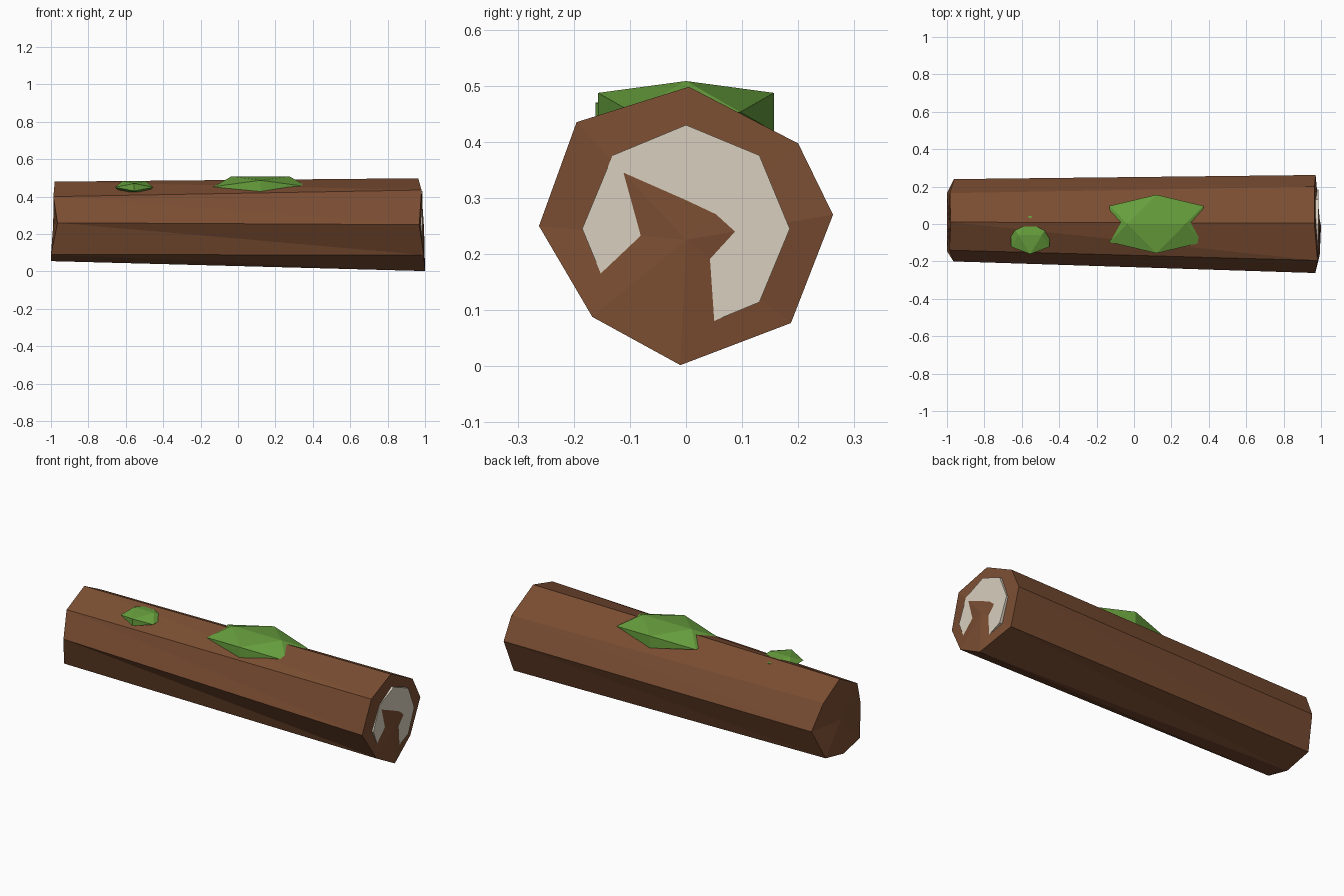
import bpy, bmesh, math

if "Cube" in bpy.data.objects:
    bpy.data.objects.remove(bpy.data.objects["Cube"])


def material(name, hex_rgb):
    srgb = [((hex_rgb >> s) & 255) / 255 for s in (16, 8, 0)]
    lin = [c / 12.92 if c < 0.04 else ((c + 0.055) / 1.055) ** 2.4 for c in srgb]
    mat = bpy.data.materials.new(name)
    mat.diffuse_color = (*lin, 1)
    mat.use_nodes = True
    mat.node_tree.nodes["Principled BSDF"].inputs["Base Color"].default_value = mat.diffuse_color
    return mat


def finish(bm, name, mat):
    bmesh.ops.recalc_face_normals(bm, faces=bm.faces)
    mesh = bpy.data.meshes.new(name)
    bm.to_mesh(mesh)
    bm.free()
    mesh.materials.append(mat)
    obj = bpy.data.objects.new(name, mesh)
    bpy.context.collection.objects.link(obj)
    return obj


bark = material("bark", 0x7A4D32)
wood = material("cut_wood", 0xD8CFBE)
green = material("moss", 0x679F3D)

# Log: two rough eight-sided ends joined by sides, each end fanned to a centre
right_end = [(.964, .005, .498), (.965, .2, .397), (.971, .262, .27), (.96, .187, .077),
             (1, -.01, .002), (.993, -.167, .088), (.969, -.262, .25), (.981, -.195, .435)]
left_end = [(-.98, .01, .48), (-.985, .165, .4), (-.962, .24, .26), (-1, .165, .09),
            (-1, 0, .055), (-1, -.145, .09), (-.965, -.2, .26), (-.987, -.14, .4)]
bm = bmesh.new()
R = [bm.verts.new(p) for p in right_end]
L = [bm.verts.new(p) for p in left_end]
r_mid = bm.verts.new((.995, 0, .225))
l_mid = bm.verts.new((-.988, .01, .25))
for i in range(8):
    j = (i + 1) % 8
    bm.faces.new((L[i], L[j], R[i]))
    bm.faces.new((L[j], R[j], R[i]))
    bm.faces.new((R[i], R[j], r_mid))
    bm.faces.new((L[j], L[i], l_mid))
finish(bm, "log", bark)

# Pale cut face: thin eight-sided disc half sunk in the rough right end
bm = bmesh.new()
ring = [(.185 * math.sin(k * math.pi / 4), .245 + .185 * math.cos(k * math.pi / 4)) for k in range(8)]
outer = bm.faces.new([bm.verts.new((.987, y, z)) for y, z in ring])
ext = bmesh.ops.extrude_face_region(bm, geom=[outer], use_keep_orig=True)
for v in ext["geom"]:
    if isinstance(v, bmesh.types.BMVert):
        v.co.x -= .02
finish(bm, "cut_face", wood)


# Moss: flattened icosahedra resting on top of the log
def moss(name, centre, scale):
    a, b = .5257, .8507
    bm = bmesh.new()
    for s in (-1, 1):
        for t in (-1, 1):
            for p in ((s * a, 0, t * b), (0, s * b, t * a), (s * b, t * a, 0)):
                bm.verts.new([c + k * q for c, k, q in zip(centre, scale, p)])
    bmesh.ops.convex_hull(bm, input=bm.verts)
    finish(bm, name, green)


moss("moss_large", (.12, 0, .453), (.295, .184, .065))
moss("moss_small", (-.555, -.058, .45), (.121, .121, .038))
